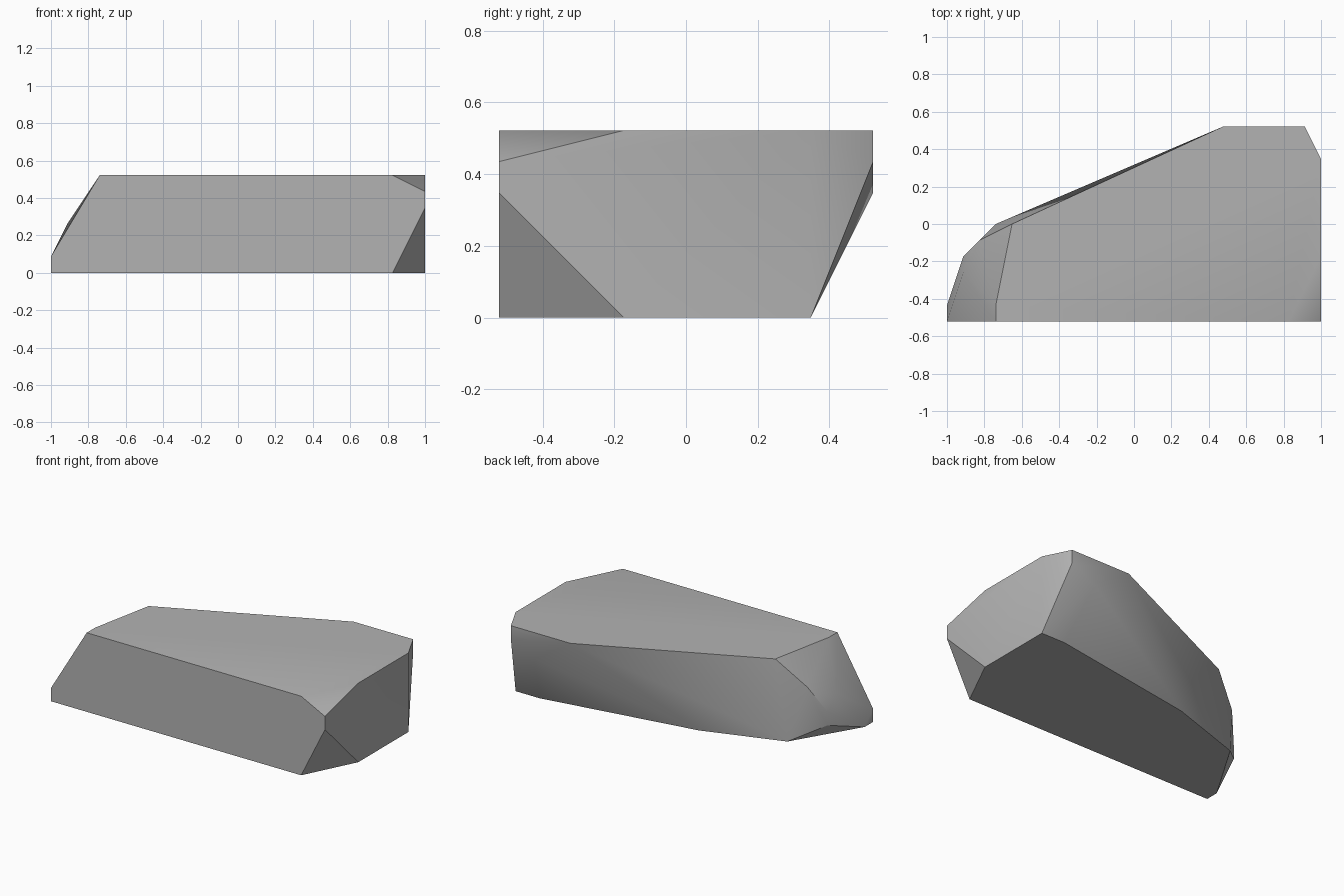
import bpy
import bmesh
import math
from mathutils import Vector

# Remove the default cube
default_cube = bpy.data.objects.get("Cube")
if default_cube:
    bpy.data.objects.remove(default_cube, do_unlink=True)

# The rock is laid out on a coarse grid: length, depth and height in grid steps
LENGTH, DEPTH, HEIGHT = 23, 12, 6
STEP = 2 / LENGTH


def make_material(name, colour):
    material = bpy.data.materials.new(name)
    material.use_nodes = True
    material.diffuse_color = colour
    shader = material.node_tree.nodes["Principled BSDF"]
    shader.inputs["Base Color"].default_value = colour
    shader.inputs["Roughness"].default_value = 0.9
    return material


def grid_point(x, y, z):
    return Vector((x - LENGTH / 2, y - DEPTH / 2, z)) * STEP


# Outlines of the flat top and the flat underside
top_outline = [(3, 0), (21, 0), (23, 4), (23, 10), (22, 12), (17, 12), (4, 6), (3, 1)]
base_outline = [(0, 0), (21, 0), (23, 4), (23, 10), (21, 10), (9, 8), (3, 6), (0, 1)]

# Corners between the two outlines
front_corners = [(0, 0, 1), (23, 0, 4), (23, 0, 5)]
nose_corners = [(1, 4, 1), (1, 4, 2), (1, 3, 3), (2, 5, 4)]
back_corners = [(20, 12, 4), (22, 12, 5)]

corners = [(x, y, HEIGHT) for x, y in top_outline]
corners += [(x, y, 0) for x, y in base_outline]
corners += front_corners + nose_corners + back_corners

# Wrap the corners in a faceted shell and merge flat regions
bm = bmesh.new()
for corner in corners:
    bm.verts.new(grid_point(*corner))
hull = bmesh.ops.convex_hull(bm, input=bm.verts[:])
inside = {v for v in hull["geom_interior"] if isinstance(v, bmesh.types.BMVert)}
bmesh.ops.delete(bm, geom=list(inside), context="VERTS")
bmesh.ops.dissolve_limit(bm, angle_limit=math.radians(0.5),
                         verts=bm.verts[:], edges=bm.edges[:])
bmesh.ops.recalc_face_normals(bm, faces=bm.faces[:])

mesh = bpy.data.meshes.new("rock_slab")
bm.to_mesh(mesh)
bm.free()

rock = bpy.data.objects.new("rock_slab", mesh)
bpy.context.collection.objects.link(rock)
mesh.materials.append(make_material("stone_grey", (0.45, 0.45, 0.45, 1)))

# Soften the shallow edges, keep the steep ones crisp
bpy.ops.object.select_all(action="DESELECT")
rock.select_set(True)
bpy.context.view_layer.objects.active = rock
bpy.ops.object.shade_smooth_by_angle(angle=math.radians(30))
